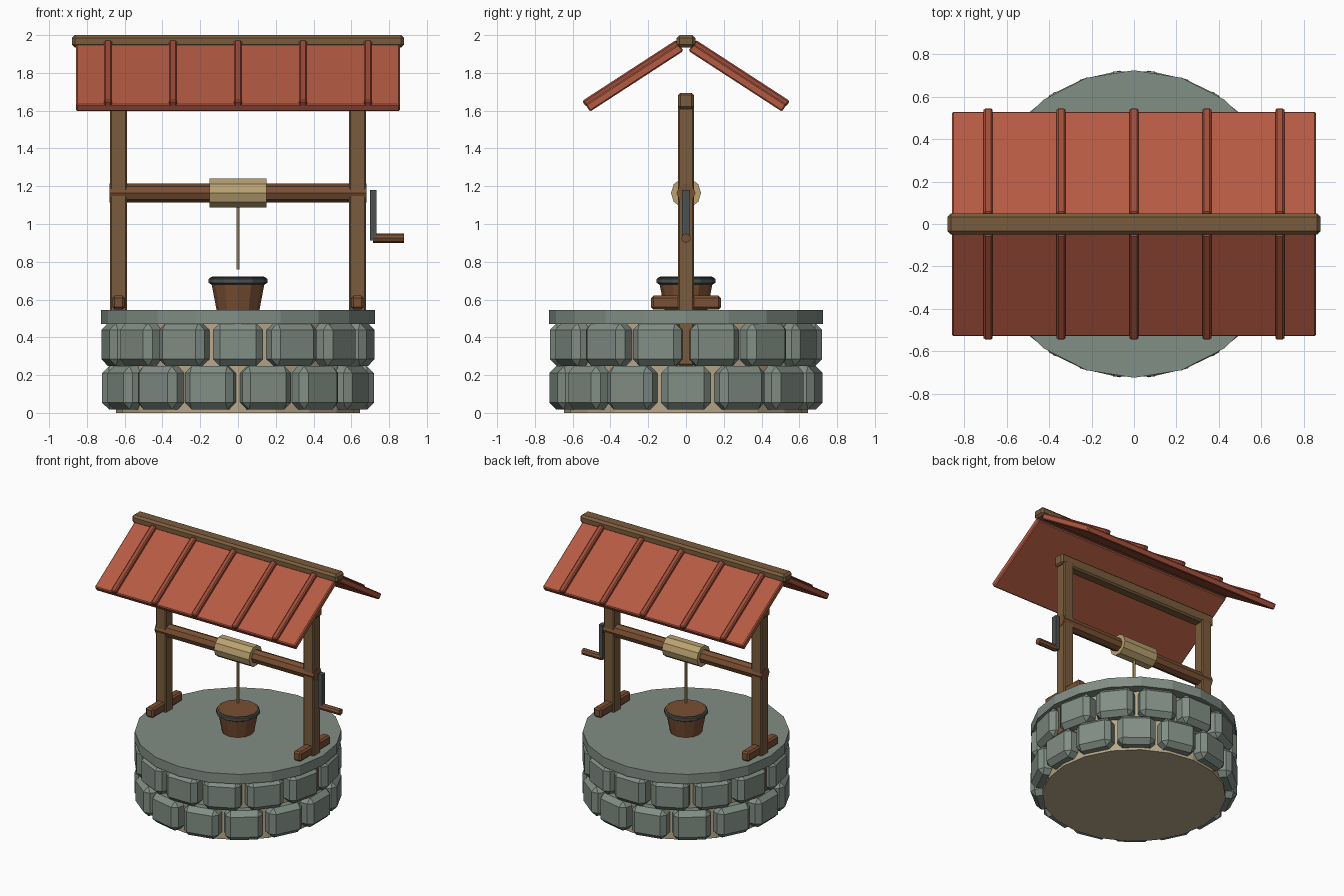
import bpy, bmesh, math
from mathutils import Matrix, Vector

if "Cube" in bpy.data.objects:
    bpy.data.objects.remove(bpy.data.objects["Cube"])


def mat(name, r, g, b):
    m = bpy.data.materials.new(name)
    lin = [((c / 255 + 0.055) / 1.055) ** 2.4 for c in (r, g, b)]
    m.diffuse_color = (*lin, 1)
    m.use_nodes = True
    m.node_tree.nodes["Principled BSDF"].inputs["Base Color"].default_value = m.diffuse_color
    return m


STONE = mat("grey stone", 129, 142, 133)
MORTAR = mat("pale mortar", 184, 168, 138)
WOOD = mat("timber", 122, 92, 60)
WOOD2 = mat("red brown wood", 122, 80, 52)
ROOF = mat("terracotta roof", 180, 90, 66)
RIB = mat("dark terracotta", 158, 76, 55)
ROPE = mat("rope", 186, 162, 112)
METAL = mat("dark metal", 76, 82, 80)


def finish(name, bm, material):
    bmesh.ops.recalc_face_normals(bm, faces=bm.faces)
    me = bpy.data.meshes.new(name)
    bm.to_mesh(me)
    bm.free()
    me.materials.append(material)
    ob = bpy.data.objects.new(name, me)
    bpy.context.collection.objects.link(ob)
    return ob


def box(name, center, size, material, bevel=0.0, rot=None):
    bm = bmesh.new()
    bmesh.ops.create_cube(bm, size=1)
    bmesh.ops.scale(bm, vec=size, verts=bm.verts)
    if bevel:
        bmesh.ops.bevel(bm, geom=bm.edges[:], offset=bevel, segments=1,
                        affect='EDGES', profile=0.5)
    m = Matrix.Translation(center) @ (rot or Matrix.Identity(4))
    bmesh.ops.transform(bm, matrix=m, verts=bm.verts)
    return finish(name, bm, material)


def cyl(name, a, b, r1, r2, sides, material):
    # cone or cylinder running from point a to point b
    a, b = Vector(a), Vector(b)
    bm = bmesh.new()
    bmesh.ops.create_cone(bm, cap_ends=True, segments=sides, radius1=r1,
                          radius2=r2, depth=(b - a).length)
    rot = Matrix.Rotation(math.pi / 2, 4, 'Y') if abs(b.x - a.x) > 1e-4 else Matrix.Identity(4)
    bmesh.ops.transform(bm, matrix=Matrix.Translation((a + b) / 2) @ rot, verts=bm.verts)
    return finish(name, bm, material)


# Well wall: mortar core, two staggered rows of stones, cap slab
cyl("wall_core", (0, 0, 0), (0, 0, 0.48), 0.645, 0.645, 20, MORTAR)
N = 14
for row, (z, shift) in enumerate(((0.133, 0.0), (0.362, 0.5))):
    for i in range(N):
        a = 2 * math.pi * (i + shift) / N
        box(f"stone_{row}_{i}", (0.63 * math.cos(a), 0.63 * math.sin(a), z),
            (0.18, 0.265, 0.228), STONE, 0.036, Matrix.Rotation(a, 4, 'Z'))
cyl("cap_slab", (0, 0, 0.47), (0, 0, 0.545), 0.725, 0.725, 20, STONE)

# Timber frame
for side, s in (("left", -1), ("right", 1)):
    box(f"{side}_post", (0.632 * s, 0, 0.945), (0.09, 0.086, 1.39), WOOD, 0.008)
    box(f"{side}_foot", (0.632 * s, 0, 0.584), (0.066, 0.37, 0.073), WOOD2, 0.012)
box("top_beam", (0, 0, 1.652), (1.39, 0.084, 0.085), WOOD, 0.012)
box("ridge_beam", (0, 0, 1.967), (1.76, 0.1, 0.066), WOOD, 0.016)

# Roof slopes with raised ribs
ANG = math.radians(33)
for side, s in (("front", -1), ("back", 1)):
    up = Vector((0, -s * math.cos(ANG), math.sin(ANG)))
    nrm = Vector((0, s * math.sin(ANG), math.cos(ANG)))
    low = Vector((0, 0.508 * s, 1.595))
    rot = Matrix.Rotation(-s * ANG, 4, 'X')
    box(f"{side}_roof_panel", low + up * 0.295 + nrm * 0.0225,
        (1.715, 0.59, 0.045), ROOF, 0.007, rot)
    for i in range(5):
        c = low + up * 0.293 + nrm * 0.052 + Vector((0.344 * (i - 2), 0, 0))
        box(f"{side}_roof_rib_{i}", c, (0.042, 0.594, 0.036), RIB, 0.008, rot)

# Windlass: axle, rope drum, crank
AZ = 1.164
cyl("axle", (-0.68, 0, AZ), (0.68, 0, AZ), 0.05, 0.05, 8, WOOD2)
cyl("rope_drum", (-0.15, 0, AZ), (0.15, 0, AZ), 0.08, 0.08, 10, ROPE)
box("crank_arm", (0.716, 0, 1.047), (0.032, 0.042, 0.268), METAL)
cyl("crank_handle", (0.715, 0, 0.925), (0.88, 0, 0.925), 0.025, 0.025, 8, WOOD2)

# Rope and bucket
cyl("rope", (0, 0, 0.76), (0, 0, 1.12), 0.009, 0.009, 6, ROPE)
cyl("bucket", (0, 0, 0.5), (0, 0, 0.72), 0.105, 0.147, 12, WOOD2)

# Bucket hoop: small ring with a six-sided section
bm = bmesh.new()
SEG, SEC = 12, 6
rings = []
for i in range(SEG):
    a = 2 * math.pi * i / SEG
    ring = []
    for j in range(SEC):
        t = 2 * math.pi * (j + 0.5) / SEC
        r = 0.136 + 0.022 * math.cos(t)
        ring.append(bm.verts.new((r * math.sin(a), r * math.cos(a),
                                  0.699 + 0.022 * math.sin(t))))
    rings.append(ring)
for i in range(SEG):
    p, q = rings[i], rings[(i + 1) % SEG]
    for j in range(SEC):
        k = (j + 1) % SEC
        bm.faces.new((p[j], q[j], q[k], p[k]))
finish("bucket_hoop", bm, METAL)
